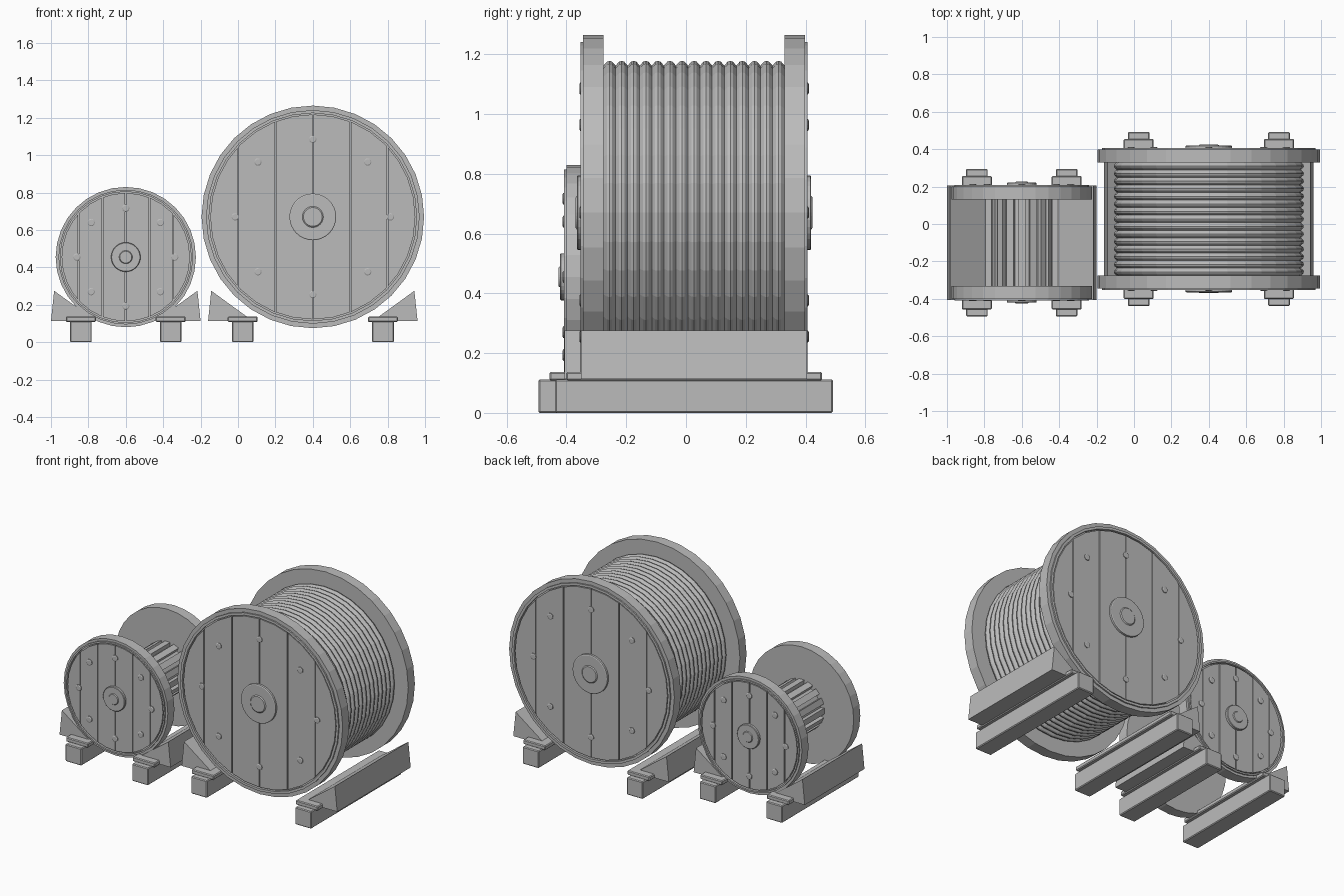
import bpy, bmesh
from math import sin, cos, pi, radians
from mathutils import Vector, Matrix

if "Cube" in bpy.data.objects:
    bpy.data.objects.remove(bpy.data.objects["Cube"])

grey = bpy.data.materials.new("weathered_grey")
grey.use_nodes = True
COLOUR = (0.5, 0.5, 0.5, 1)
grey.diffuse_color = COLOUR
grey.node_tree.nodes["Principled BSDF"].inputs["Base Color"].default_value = COLOUR
SEGMENTS = 32


def finish(bm, name, location=(0, 0, 0)):
    bmesh.ops.recalc_face_normals(bm, faces=bm.faces)
    mesh = bpy.data.meshes.new(name)
    bm.to_mesh(mesh)
    bm.free()
    mesh.materials.append(grey)
    obj = bpy.data.objects.new(name, mesh)
    obj.location = location
    bpy.context.collection.objects.link(obj)
    return obj


def lathe(name, profile, location, side=1, segments=SEGMENTS):
    """Spin (radius, depth) points about the y axis and cap the ends."""
    bm = bmesh.new()
    rings = []
    for r, d in profile:
        rings.append([bm.verts.new((r * cos(2 * pi * i / segments), side * d,
                                    r * sin(2 * pi * i / segments)))
                      for i in range(segments)])
    for a, b in zip(rings, rings[1:]):
        for i in range(segments):
            j = (i + 1) % segments
            bm.faces.new((a[i], a[j], b[j], b[i]))
    bm.faces.new(rings[0])
    bm.faces.new(rings[-1])
    return finish(bm, name, location)


def prism(name, outline, y0, y1, location=(0, 0, 0)):
    """Extrude an x-z outline along y."""
    bm = bmesh.new()
    face = bm.faces.new([bm.verts.new((x, y0, z)) for x, z in outline])
    new = bmesh.ops.extrude_face_region(bm, geom=[face])["geom"]
    verts = [v for v in new if isinstance(v, bmesh.types.BMVert)]
    bmesh.ops.translate(bm, verts=verts, vec=(0, y1 - y0, 0))
    return finish(bm, name, location)


def box(name, x, width, y0, y1, z0, z1):
    bm = bmesh.new()
    bmesh.ops.create_cube(bm, size=1, matrix=Matrix.Diagonal(
        (width, y1 - y0, z1 - z0, 1)))
    obj = finish(bm, name, (x, (y0 + y1) / 2, (z0 + z1) / 2))
    bevel = obj.modifiers.new("soft_edges", "BEVEL")
    bevel.width = 0.005
    bevel.segments = 1
    return obj


def planks(name, radius, spacing, d0, d1, location, side):
    """Round panel sliced into vertical boards."""
    gap = 0.003
    whole = bmesh.new()
    for k in range(-3, 3):
        low, high = k * spacing + gap, (k + 1) * spacing - gap
        if low > radius or high < -radius:
            continue
        bm = bmesh.new()
        bmesh.ops.create_cone(bm, cap_ends=True, segments=SEGMENTS,
                              radius1=radius, radius2=radius, depth=d1 - d0,
                              matrix=Matrix.Translation((0, side * (d0 + d1) / 2, 0))
                              @ Matrix.Rotation(pi / 2, 4, "X"))
        for x, direction in ((low, -1), (high, 1)):
            bmesh.ops.bisect_plane(bm, geom=bm.verts[:] + bm.edges[:] + bm.faces[:],
                                   plane_co=(x, 0, 0), plane_no=(direction, 0, 0),
                                   clear_outer=True)
            bmesh.ops.holes_fill(bm, edges=[e for e in bm.edges if e.is_boundary])
        part = bpy.data.meshes.new("board")
        bm.to_mesh(part)
        bm.free()
        whole.from_mesh(part)
        bpy.data.meshes.remove(part)
    return finish(whole, name, location)


def flange(size, centre, radius, half, side, end):
    """End disc with rim, boards, bolts and hub; half is the inner face depth."""
    prefix = f"{size}_{end}_"
    scale = radius / 0.595
    t = half + 0.068
    rim, lip = radius - 0.024 * scale, radius - 0.04 * scale
    lathe(prefix + "flange", [(radius, half), (radius, t), (rim, t), (rim, t + 0.009),
                              (lip, t + 0.009), (lip, t - 0.008)], centre, side)
    planks(prefix + "boards", lip - 0.007, 0.2 * scale, t - 0.012, t + 0.005, centre, side)
    for i in range(8):
        a = i * pi / 4
        r = 0.415 * scale
        spot = Vector(centre) + Vector((r * cos(a), 0, r * sin(a)))
        lathe(prefix + f"bolt_{i + 1}", [(0.02, t), (0.02, t + 0.010), (0.015, t + 0.013)],
              spot, side, 12)
    hub = 0.125 * scale
    lathe(prefix + "hub", [(hub, t), (hub, t + 0.018), (hub * 0.96, t + 0.021),
                           (hub * 0.45, t + 0.021), (hub * 0.4, t + 0.026)], centre, side)


def cradle(size, centre, offset, outer, half):
    """Mirrored beams, bearing plates and wedge chocks."""
    cx, cy, _ = centre
    for s, label in ((-1, "right"), (1, "left")):
        x = cx + s * offset
        prefix = f"{size}_{label}_"
        box(prefix + "beam", x, 0.116, cy - half - 0.087, cy + half + 0.087, 0, 0.112)
        box(prefix + "plate", x, 0.16, cy - half - 0.05, cy + half + 0.05, 0.108, 0.137)
        outline = [(cx + s * outer, 0.113), (cx + s * (outer - 0.017), 0.275),
                   (cx + s * (outer - 0.24), 0.113)]
        prism(prefix + "chock", outline, cy - half, cy + half)


# Two drums side by side
for size, centre, radius, half, offset, outer in (
        ("large", (0.4, 0.027, 0.67), 0.595, 0.303, 0.375, 0.56),
        ("small", (-0.6, -0.1, 0.455), 0.375, 0.232, 0.24, 0.4)):
    flange(size, centre, radius, half, -1, "front")
    flange(size, centre, radius, half, 1, "back")
    cradle(size, centre, offset, outer, half + 0.075)

# Wound cable on the large drum
turns, half = 15, 0.303
pitch = 2 * half / turns
coil = []
for i in range(turns):
    start = -half + i * pitch
    coil += [(0.492, start), (0.505, start + pitch * 0.28),
             (0.508, start + pitch * 0.5), (0.505, start + pitch * 0.72)]
coil.append((0.492, half))
lathe("cable_winding", coil, (0.4, 0.027, 0.67))

# Bare staved core on the small drum
staves = 16
outline = []
for i in range(staves):
    for r, shift in ((0.138, -0.3), (0.165, -0.3), (0.165, 0.3), (0.138, 0.3)):
        a = 2 * pi * (i + shift) / staves
        outline.append((r * cos(a), r * sin(a)))
prism("staved_core", outline, -0.235, 0.235, (-0.6, -0.1, 0.455))
